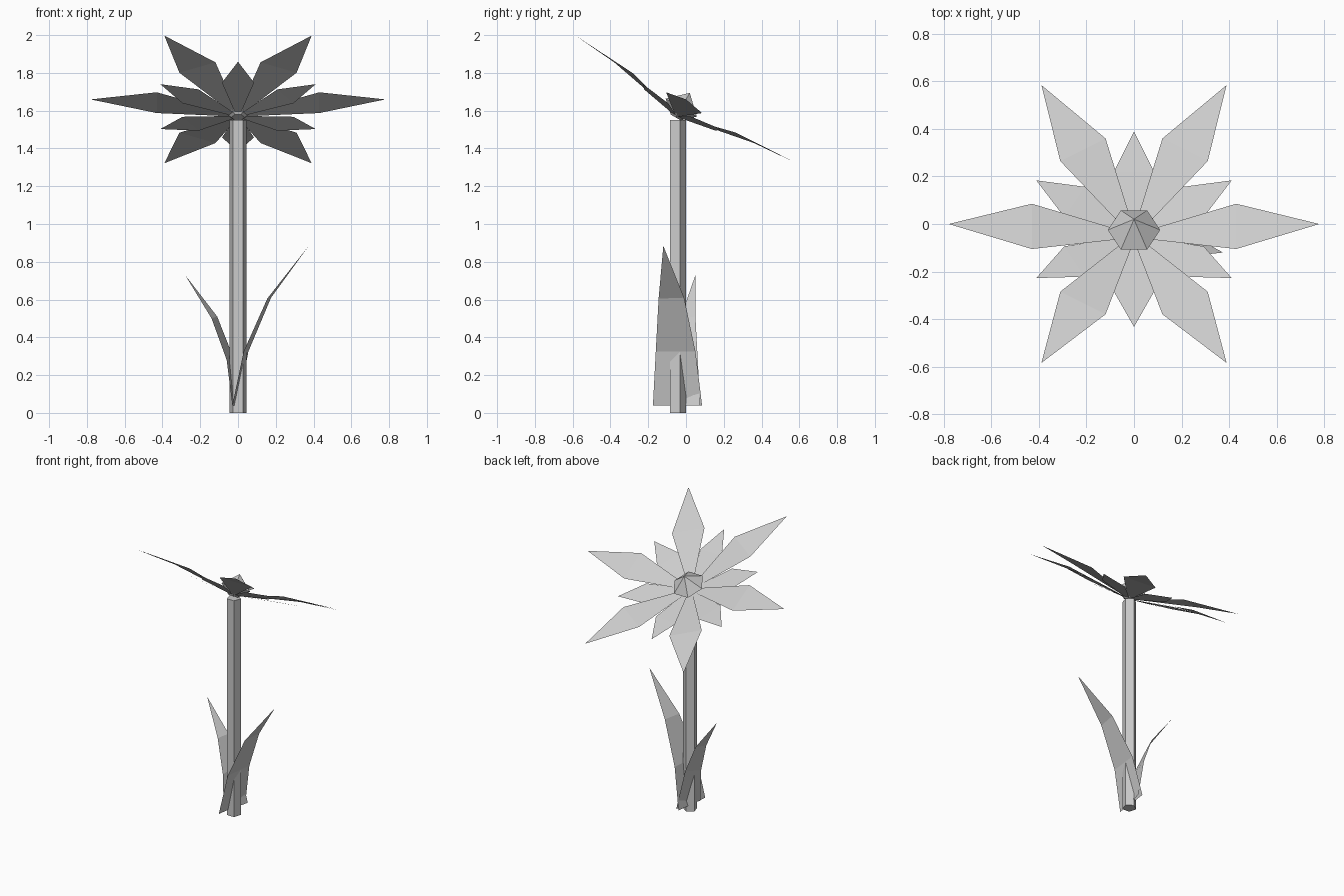
import bpy
import bmesh
from math import sin, cos, pi, radians
from mathutils import Matrix, Vector

cube = bpy.data.objects.get("Cube")
if cube:
    bpy.data.objects.remove(cube, do_unlink=True)

grey = bpy.data.materials.new("plain_grey")
grey.use_nodes = True
COLOUR = (0.6, 0.6, 0.6, 1)
grey.diffuse_color = COLOUR
grey.node_tree.nodes["Principled BSDF"].inputs["Base Color"].default_value = COLOUR

# The bloom leans 30 degrees toward the back, around the top of the stem
STEM_Y = -0.047
BLOOM = Matrix.Translation((0, -0.05, 1.573)) @ Matrix.Rotation(radians(-30), 4, 'X')


def finish(name, bm, matrix=None):
    if matrix:
        bm.transform(matrix)
    mesh = bpy.data.meshes.new(name)
    bm.to_mesh(mesh)
    bm.free()
    mesh.materials.append(grey)
    obj = bpy.data.objects.new(name, mesh)
    bpy.context.collection.objects.link(obj)


def ring(bm, sides, radius, z, turn=0):
    return [bm.verts.new((radius * cos(turn + i * 2 * pi / sides),
                          radius * sin(turn + i * 2 * pi / sides), z))
            for i in range(sides)]


def bridge(bm, low, high):
    n = len(low)
    for i in range(n):
        j = (i + 1) % n
        bm.faces.new((low[i], low[j], high[j], high[i]))


def blade(bm, pairs, tip):
    """Thin pointed sheet: pairs of edge points running up to one tip."""
    rows = [[bm.verts.new(p) for p in pair] for pair in pairs]
    for (a, b), (c, d) in zip(rows, rows[1:]):
        bm.faces.new((a, b, d, c))
    bm.faces.new((*rows[-1], bm.verts.new(tip)))


def petals(name, start, sections, tip):
    """Six petals; each section is (distance, half width, height)."""
    bm = bmesh.new()
    for i in range(6):
        spin = Matrix.Rotation(start + i * pi / 3, 3, 'Z')
        pairs = [(spin @ Vector((r, -w, h)), spin @ Vector((r, w, h)))
                 for r, w, h in sections]
        blade(bm, pairs, spin @ Vector((tip[0], 0, tip[1])))
    finish(name, bm, BLOOM)


# Five-sided stem
bm = bmesh.new()
foot = ring(bm, 5, 0.047, 0, pi / 2)
head = ring(bm, 5, 0.047, 1.55, pi / 2)
bridge(bm, foot, head)
bm.faces.new(foot[::-1])
bm.faces.new(head)
finish("stem", bm, Matrix.Translation((0, STEM_Y, 0)))

# Six-sided bloom centre with a pointed cap
bm = bmesh.new()
base = ring(bm, 6, 0.035, -0.01)
rim = ring(bm, 6, 0.11, 0.05)
bridge(bm, base, rim)
bm.faces.new(base[::-1])
peak = bm.verts.new((0, 0, 0.14))
for i in range(6):
    bm.faces.new((rim[i], rim[(i + 1) % 6], peak))
finish("bloom_centre", bm, BLOOM)

# Two layers of petals
petals("large_petals", 0, [(0.03, 0.015, 0.005), (0.43, 0.11, 0.08)], (0.78, 0.1))
petals("small_petals", pi / 6, [(0.03, 0.015, 0), (0.29, 0.085, 0.035)], (0.475, 0.056))

# Tall leaf on the left and short leaf on the right
bm = bmesh.new()
blade(bm, [((-0.03, -0.175, 0.04), (0.0, 0.085, 0.04)),
           ((0.03, -0.16, 0.325), (0.055, 0.05, 0.325)),
           ((0.155, -0.145, 0.605), (0.175, -0.01, 0.61))], (0.375, -0.12, 0.885))
finish("tall_leaf", bm)

bm = bmesh.new()
blade(bm, [((0.025, 0.075, 0.04), (-0.03, -0.12, 0.04)),
           ((-0.035, 0.06, 0.32), (-0.06, -0.085, 0.28)),
           ((-0.11, 0.05, 0.51), (-0.14, -0.03, 0.5))], (-0.28, 0.05, 0.73))
finish("short_leaf", bm)
